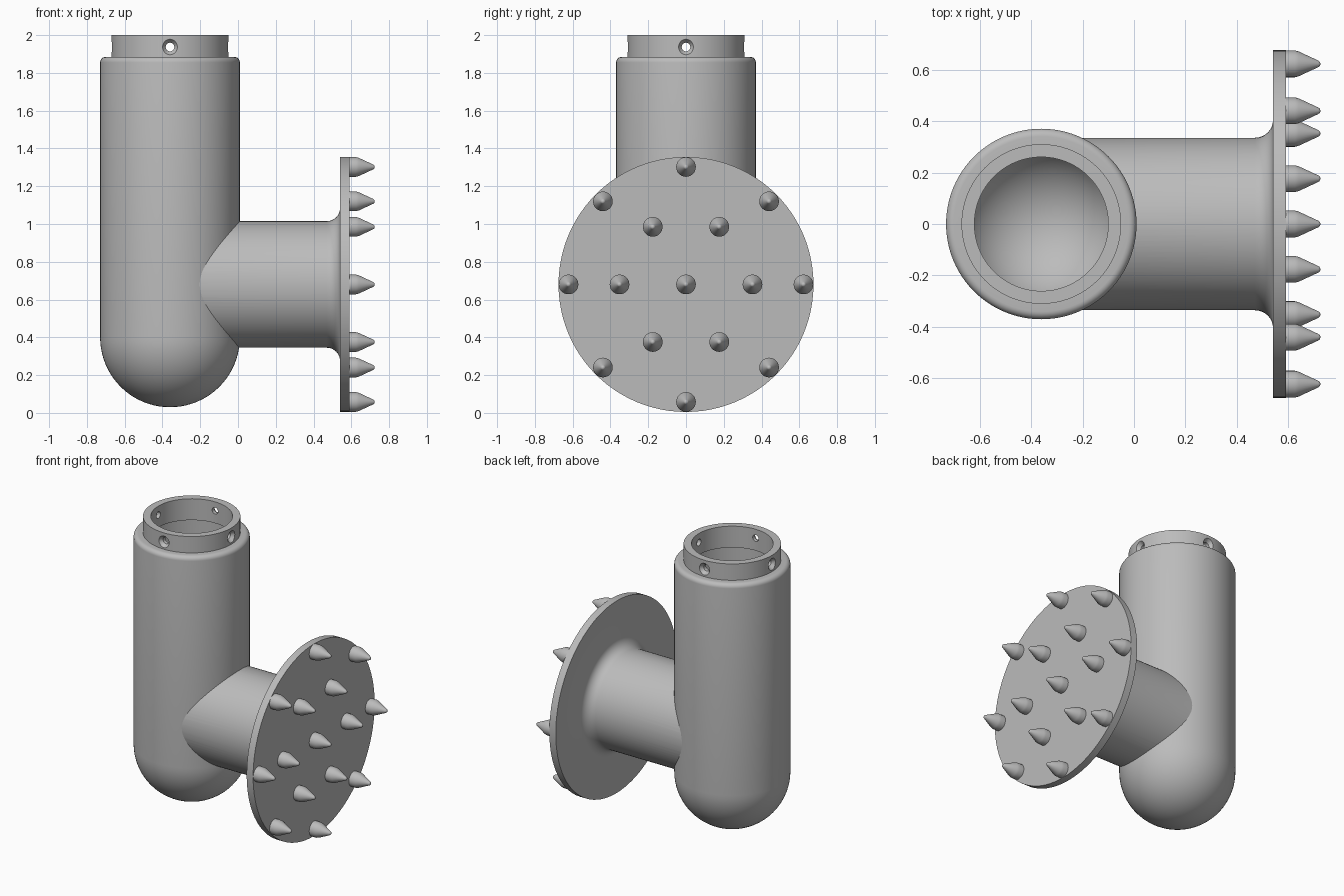
import bpy, bmesh
from math import sin, cos, pi, radians
from mathutils import Matrix

cube = bpy.data.objects.get("Cube")
if cube:
    bpy.data.objects.remove(cube, do_unlink=True)

grey = bpy.data.materials.new("plain grey")
grey.use_nodes = True
grey.diffuse_color = (0.5, 0.5, 0.5, 1)
grey.node_tree.nodes["Principled BSDF"].inputs["Base Color"].default_value = (0.5, 0.5, 0.5, 1)

AXIS_X = -0.36      # centre of the upright tube
ARM_Z = 0.68        # centre height of the side arm
BALL_Z = 0.40       # centre height of the rounded bottom
ALONG_X = Matrix.Rotation(pi / 2, 4, "Y")


def arc(r0, z0, radius, start, end, steps):
    """Profile points (radius, height) along an arc, angles in degrees."""
    angles = [radians(start + (end - start) * i / steps) for i in range(steps + 1)]
    return [(r0 + radius * cos(a), z0 + radius * sin(a)) for a in angles]


def lathe(name, profile, matrix, closed=False, segments=96):
    """Turn a profile about its own z axis, then place it."""
    bm = bmesh.new()
    verts = [bm.verts.new((r, 0, z)) for r, z in profile]
    edges = [bm.edges.new(pair) for pair in zip(verts, verts[1:])]
    if closed:
        edges.append(bm.edges.new((verts[-1], verts[0])))
    bmesh.ops.spin(bm, geom=verts + edges, cent=(0, 0, 0), axis=(0, 0, 1),
                   angle=2 * pi, steps=segments)
    bmesh.ops.remove_doubles(bm, verts=bm.verts, dist=0.0001)
    bmesh.ops.recalc_face_normals(bm, faces=bm.faces)
    bm.transform(matrix)
    mesh = bpy.data.meshes.new(name)
    bm.to_mesh(mesh)
    bm.free()
    mesh.materials.append(grey)
    obj = bpy.data.objects.new(name, mesh)
    bpy.context.collection.objects.link(obj)
    return obj


def cut(obj, cutter):
    """Subtract the cutter for good and discard it."""
    mod = obj.modifiers.new("cut", "BOOLEAN")
    mod.operation, mod.solver, mod.object = "DIFFERENCE", "EXACT", cutter
    select(obj)
    bpy.ops.object.modifier_apply(modifier=mod.name)
    bpy.data.objects.remove(cutter, do_unlink=True)


def select(obj):
    bpy.ops.object.select_all(action="DESELECT")
    obj.select_set(True)
    bpy.context.view_layer.objects.active = obj


def smooth(obj):
    select(obj)
    bpy.ops.object.shade_smooth_by_angle(angle=radians(30))


tube_place = Matrix.Translation((AXIS_X, 0, 0))

# Hollow upright tube with a round bottom and a rounded shoulder
outside = arc(0, BALL_Z, 0.37, -90, 0, 20) + arc(0.34, 1.855, 0.03, 0, 90, 6)
inside = [(0.29, 1.885), (0.29, 1.85), (0.31, 1.85)] + arc(0, BALL_Z, 0.31, 0, -90, 20)
tube = lathe("upright_tube", outside + inside, tube_place)
smooth(tube)

# Collar with four countersunk screw holes
collar = lathe("collar", [(0.26, 1.85), (0.31, 1.85), (0.31, 2), (0.26, 2)],
               tube_place, closed=True)
for i in range(4):
    place = (Matrix.Translation((AXIS_X, 0, 1.937))
             @ Matrix.Rotation(i * pi / 2, 4, "Z") @ ALONG_X)
    hole = [(0, 0.2), (0.023, 0.2), (0.023, 0.285), (0.045, 0.315), (0.045, 0.35), (0, 0.35)]
    cut(collar, lathe("screw_hole", hole, place, segments=24))
smooth(collar)

# Side arm flaring into the round plate
arm_place = Matrix.Translation((0, 0, ARM_Z)) @ ALONG_X
arm_profile = ([(0, -0.3), (0.335, -0.3)] + arc(0.405, 0.47, 0.07, 180, 90, 8)
               + [(0.675, 0.54), (0.675, 0.59), (0, 0.59)])
arm = lathe("arm_and_plate", arm_profile, arm_place)
core = arc(0, BALL_Z, 0.34, -90, 0, 16) + [(0.34, 1.7), (0, 1.7)]
cut(arm, lathe("tube_core", core, tube_place))
smooth(arm)

# Blunt studs: one in the middle, a ring of six and a ring of eight
spots = [(0, 0)]
for count, radius in ((6, 0.352), (8, 0.622)):
    spots += [(radius * cos(2 * pi * i / count), radius * sin(2 * pi * i / count))
              for i in range(count)]
stud_profile = ([(0, 0.585), (0.052, 0.585), (0.052, 0.625), (0.048, 0.64)]
                + arc(0, 0.71, 0.014, 25, 90, 4))
for y, z in spots:
    place = Matrix.Translation((0, y, ARM_Z + z)) @ ALONG_X
    smooth(lathe("stud", stud_profile, place, segments=32))
